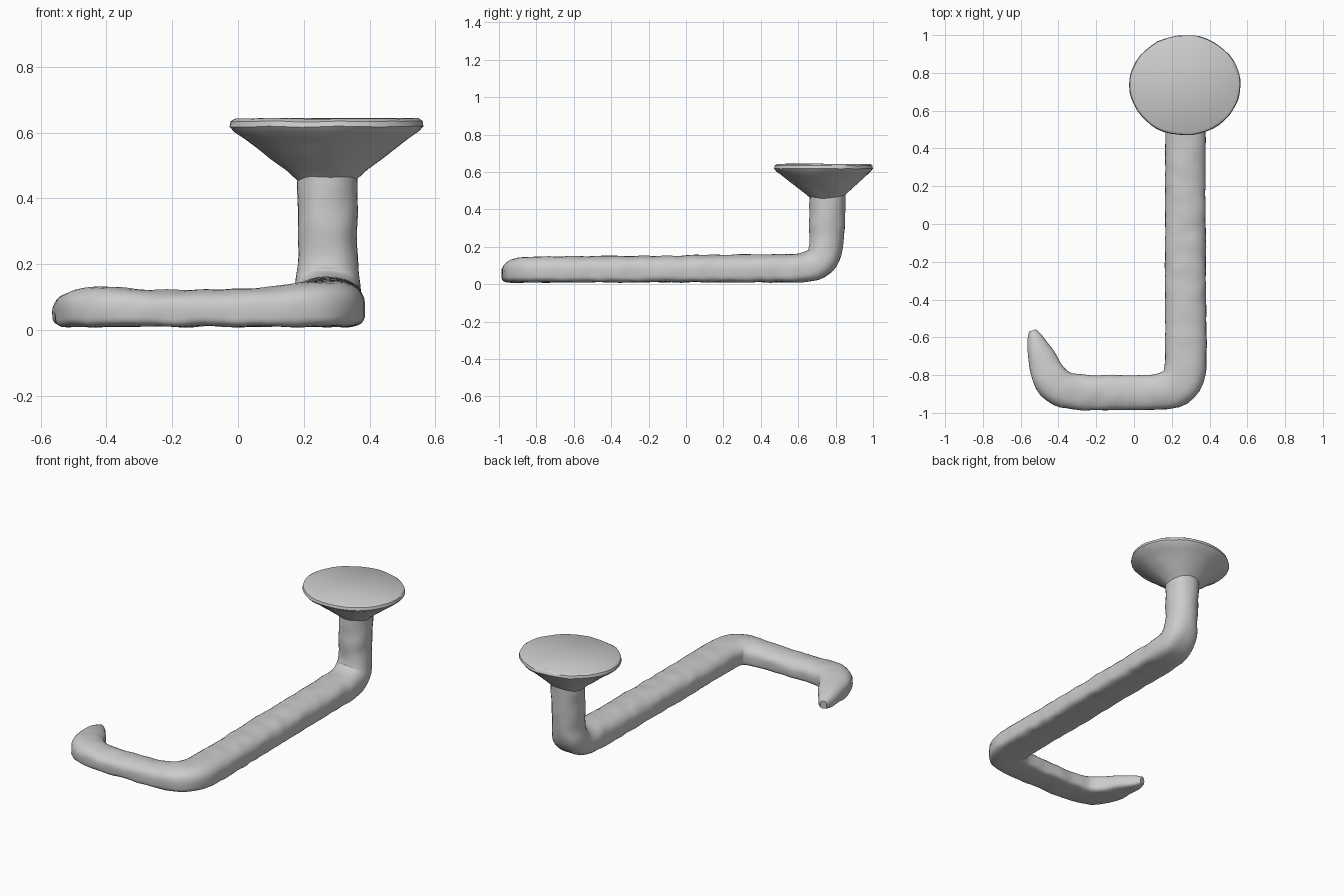
import bpy, bmesh, math
from mathutils import Vector, noise

if "Cube" in bpy.data.objects:
    bpy.data.objects.remove(bpy.data.objects["Cube"], do_unlink=True)

grey = bpy.data.materials.new("plain grey")
grey.use_nodes = True
grey.diffuse_color = (0.6, 0.6, 0.6, 1)
grey.node_tree.nodes["Principled BSDF"].inputs["Base Color"].default_value = (0.6, 0.6, 0.6, 1)


def loft(name, rings, lump, angle):
    """Skin a list of closed rings, cap both ends and roughen slightly."""
    bm = bmesh.new()
    loops = [[bm.verts.new(p) for p in ring] for ring in rings]
    n = len(loops[0])
    for a, b in zip(loops, loops[1:]):
        for i in range(n):
            j = (i + 1) % n
            bm.faces.new((a[i], a[j], b[j], b[i]))
    bm.faces.new(loops[0][::-1])
    bm.faces.new(loops[-1])
    for v in bm.verts:
        v.co += noise.noise_vector(v.co * 14) * lump
        v.co.z = max(v.co.z, 0)
    bmesh.ops.recalc_face_normals(bm, faces=bm.faces)
    mesh = bpy.data.meshes.new(name)
    bm.to_mesh(mesh)
    bm.free()
    mesh.materials.append(grey)
    obj = bpy.data.objects.new(name, mesh)
    bpy.context.collection.objects.link(obj)
    bpy.ops.object.select_all(action='DESELECT')
    obj.select_set(True)
    bpy.context.view_layer.objects.active = obj
    bpy.ops.object.shade_smooth_by_angle(angle=math.radians(angle))
    return obj


def power(v, e):
    return math.copysign(abs(v) ** e, v)


# Bent rod, from hook tip to post: x, y, z, half width, half height, roundness
stations = [
    (-.537, -.562, .050, .018, .025, .6),
    (-.525, -.60, .052, .042, .040, .5),
    (-.498, -.68, .060, .066, .050, .4),
    (-.468, -.77, .067, .086, .058, .4),
    (-.430, -.845, .071, .098, .062, .4),
    (-.360, -.885, .070, .096, .060, .4),
    (-.24, -.893, .065, .092, .055, .4),
    (.06, -.893, .068, .092, .058, .4),
    (.16, -.887, .074, .098, .065, .4),
    (.22, -.868, .078, .108, .068, .4),
    (.26, -.828, .080, .112, .070, .4),
    (.275, -.76, .080, .110, .070, .4),
    (.272, -.2, .081, .108, .071, .4),
    (.272, .60, .086, .106, .076, .45),
    (.272, .685, .095, .104, .082, .6),
    (.272, .735, .135, .100, .088, .8),
    (.272, .750, .20, .091, .090, 1),
    (.272, .754, .30, .090, .095, 1),
    (.272, .757, .49, .092, .098, 1),
]
path = []
for a, b in zip(stations, stations[1:]):
    a, b = Vector(a), Vector(b)
    steps = max(1, round((b - a).to_3d().length / .025))
    path += [a.lerp(b, i / steps) for i in range(steps)]
path.append(Vector(stations[-1]))
for _ in range(3):
    path = [path[0]] + [(p + q * 2 + r) / 4 for p, q, r in zip(path, path[1:], path[2:])] + [path[-1]]

rings = []
for i, s in enumerate(path):
    t = (path[min(i + 1, len(path) - 1)].to_3d() - path[max(i - 1, 0)].to_3d()).normalized()
    # Horizontal travel sets the side axis; the post keeps the axis of the long bar
    side = t.cross(Vector((0, 0, 1))).normalized() if abs(t.z) < .5 else Vector((1, 0, 0))
    up = side.cross(t)
    c, hw, hh, rnd = s.to_3d(), s[3], s[4], s[5]
    ring = []
    for k in range(28):
        a = math.tau * k / 28
        e = rnd if math.sin(a) < 0 else .9   # flat underside, domed top
        ring.append(c + side * hw * power(math.cos(a), e) + up * hh * power(math.sin(a), e))
    rings.append(ring)
loft("bent_rod", rings, .005, 50)

# Flared disc on top of the post: radius, height
profile = [(.08, .445), (.098, .462), (.125, .485), (.17, .52), (.21, .552), (.25, .582),
           (.282, .603), (.295, .618), (.291, .634), (.278, .642)]
rings = [[Vector((.27 + r * math.cos(math.tau * k / 48),
                  .735 + (r * .9) * math.sin(math.tau * k / 48) + (.295 - r) * .08, z))
          for k in range(48)] for r, z in profile]
loft("flared_disc", rings, .004, 40)
